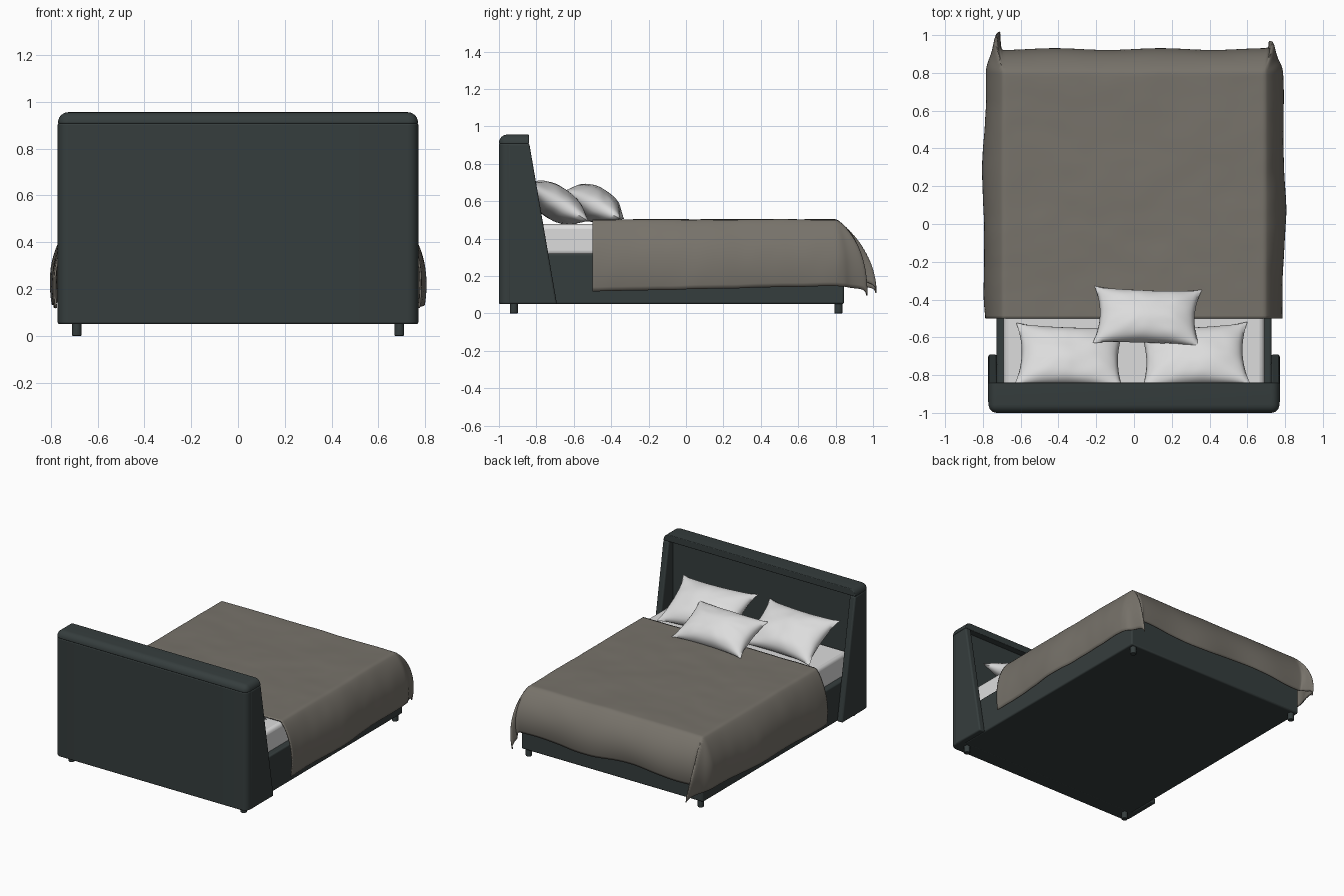
import bpy, bmesh, math
from mathutils import Vector, Matrix, noise

old = bpy.data.objects.get("Cube")
if old:
    bpy.data.objects.remove(old, do_unlink=True)


def material(name, rgb):
    m = bpy.data.materials.new(name)
    m.use_nodes = True
    m.diffuse_color = (*rgb, 1)
    m.node_tree.nodes["Principled BSDF"].inputs["Base Color"].default_value = (*rgb, 1)
    return m


UPHOLSTERY = material("dark_upholstery", (0.036, 0.047, 0.047))
BLANKET = material("taupe_blanket", (0.185, 0.17, 0.145))
LINEN = material("white_linen", (0.72, 0.72, 0.72))


def finish(name, bm, mat, bevel=0, angle=40):
    bmesh.ops.recalc_face_normals(bm, faces=bm.faces)
    mesh = bpy.data.meshes.new(name)
    bm.to_mesh(mesh)
    bm.free()
    mesh.materials.append(mat)
    ob = bpy.data.objects.new(name, mesh)
    bpy.context.collection.objects.link(ob)
    if bevel:
        mod = ob.modifiers.new("soft_edges", "BEVEL")
        mod.width, mod.segments = bevel, 3
    bpy.ops.object.select_all(action="DESELECT")
    ob.select_set(True)
    bpy.context.view_layer.objects.active = ob
    bpy.ops.object.shade_smooth_by_angle(angle=math.radians(angle))
    return ob


def box(name, lo, hi, mat, bevel=0, radius=0, rule=None):
    """Box between two corners; edges whose midpoint passes the rule get a large round."""
    bm = bmesh.new()
    bmesh.ops.create_cube(bm, size=1)
    lo, hi = Vector(lo), Vector(hi)
    for v in bm.verts:
        v.co = Vector((lo[i] + (v.co[i] + 0.5) * (hi[i] - lo[i]) for i in range(3)))
    if rule:
        edges = [e for e in bm.edges if rule((e.verts[0].co + e.verts[1].co) / 2)]
        bmesh.ops.bevel(bm, geom=edges, offset=radius, segments=6, profile=0.5, affect="EDGES")
    return finish(name, bm, mat, bevel)


# Headboard: recessed panel, rounded cap and two slanted wings
box("headboard_panel", (-0.77, -1, 0.05), (0.77, -0.885, 0.909), UPHOLSTERY, 0.008, 0.045,
    lambda c: c.y < -0.99 and abs(c.x) > 0.7)
box("headboard_cap", (-0.77, -1, 0.907), (0.77, -0.84, 0.956), UPHOLSTERY, 0.005, 0.044,
    lambda c: c.y < -0.85 and (c.z > 0.95 or (abs(c.x) > 0.7 and 0.92 < c.z < 0.94)))

for side, label in ((1, "left"), (-1, "right")):
    bm = bmesh.new()
    outline = [(-0.95, 0.05), (-0.69, 0.05), (-0.838, 0.909), (-0.95, 0.909)]
    face = bm.faces.new([bm.verts.new((side * 0.725, y, z)) for y, z in outline])
    ext = bmesh.ops.extrude_face_region(bm, geom=[face])
    bmesh.ops.translate(bm, vec=(side * 0.047, 0, 0),
                        verts=[g for g in ext["geom"] if isinstance(g, bmesh.types.BMVert)])
    finish(label + "_headboard_wing", bm, UPHOLSTERY, 0.01)

# Base, legs and mattress
box("bed_base", (-0.728, -0.9, 0.05), (0.728, 0.845, 0.32), UPHOLSTERY, 0.01)
box("mattress", (-0.69, -0.88, 0.31), (0.69, 0.79, 0.477), LINEN, 0.025)
for x in (-0.69, 0.69):
    for y, end in ((-0.92, "head"), (0.815, "foot")):
        bm = bmesh.new()
        bmesh.ops.create_cone(bm, cap_ends=True, segments=12, radius1=0.021, radius2=0.021,
                              depth=0.06, matrix=Matrix.Translation((x, y, 0.03)))
        finish(("left_" if x > 0 else "right_") + end + "_leg", bm, UPHOLSTERY, 0.003)


def grid(bm, nu, nv, fn):
    """Sheet of quads from a function of u and v in -1..1."""
    rows = [[bm.verts.new(fn(2 * i / nu - 1, 2 * j / nv - 1)) for i in range(nu + 1)]
            for j in range(nv + 1)]
    for a, b in zip(rows, rows[1:]):
        for i in range(nu):
            bm.faces.new((a[i], a[i + 1], b[i + 1], b[i]))


# Blanket draped over both sides and the foot, with a flared fold at each corner
def drape(u, v):
    sign = 1 if u > 0 else -1
    cx = abs(u) * 1.07
    cy = -0.5 + (v + 1) / 2 * 1.65
    tx, ty = max(0, cx - 0.69) / 0.38, max(0, cy - 0.8) / 0.35
    x, y = min(cx, 0.69), min(cy, 0.8)
    bump = noise.noise((u * 3, v * 3, 2)) + 0.5 * noise.noise((u * 7, v * 7, 5))
    z = 0.498 + 0.004 * bump
    t = (tx ** 8 + ty ** 8) ** 0.125
    if t > 0:
        wx = tx * tx / (tx * tx + ty * ty)
        wy = 1 - wx
        corner = 4 * wx * wy
        flap = 0.1 if sign < 0 else 0.06
        swell = math.sin(2 * t)
        barrel = 0.85 + 0.15 * math.sin(math.pi * min(1, (y + 0.5) / 1.3))
        ripple = 0.008 * t * math.sin(y * 9 + sign) + 0.006 * t * bump
        x += math.sqrt(wx) * (0.106 * swell * barrel + ripple) - 0.03 * corner * t
        y += math.sqrt(wy) * (0.122 * swell + 0.006 * t * math.sin(u * 12)) + flap * corner * t
        y -= 0.03 * t * math.sin(math.pi * wy) * math.sin(3 * math.pi * wy) * (ty > 0)
        hem = 0.38 - 0.03 * (y + 0.5) / 1.3
        drop = wx * hem + wy * (0.3 + 0.012 * math.sin(u * 8)) + 0.03 * corner
        z -= drop * t ** 1.3
    return (sign * x, y, z)


bm = bmesh.new()
grid(bm, 120, 110, drape)
blanket = finish("blanket", bm, BLANKET, angle=60)
solid = blanket.modifiers.new("cloth_thickness", "SOLIDIFY")
solid.thickness, solid.offset = 0.008, 0


# Pillows: puffed cushions with pinched edges, pointed corners and seam creases
def pillow(name, location, width, depth, puff, tilt, turn, seed):
    bm = bmesh.new()
    for face in (1, -1):
        def shape(u, v):
            x = width / 2 * u * (1 - 0.12 * (1 - v * v) * u * u)
            y = depth / 2 * v * (1 - 0.14 * (1 - u * u) * v * v)
            body = max(0, (1 - u * u) * (1 - v * v)) ** 0.55
            edge = max(abs(u), abs(v))
            crease = math.sin(11 * math.atan2(v, u) + seed) * edge ** 3 * (1 - edge) * 0.11
            dent = 0.09 * noise.noise((u * 2, v * 2, seed + face))
            return (x, y, face * puff * (body * (1 + dent) + crease))
        grid(bm, 36, 28, shape)
    bmesh.ops.remove_doubles(bm, verts=bm.verts, dist=0.0005)
    ob = finish(name, bm, LINEN, angle=70)
    ob.location = location
    ob.rotation_euler = (math.radians(tilt), 0, math.radians(turn))


pillow("right_pillow", (-0.34, -0.70, 0.592), 0.58, 0.39, 0.088, -31, -2, 1)
pillow("left_pillow", (0.32, -0.70, 0.592), 0.58, 0.39, 0.088, -31, 3, 4)
pillow("front_pillow", (0.07, -0.49, 0.582), 0.57, 0.34, 0.095, -27, -2, 7)
